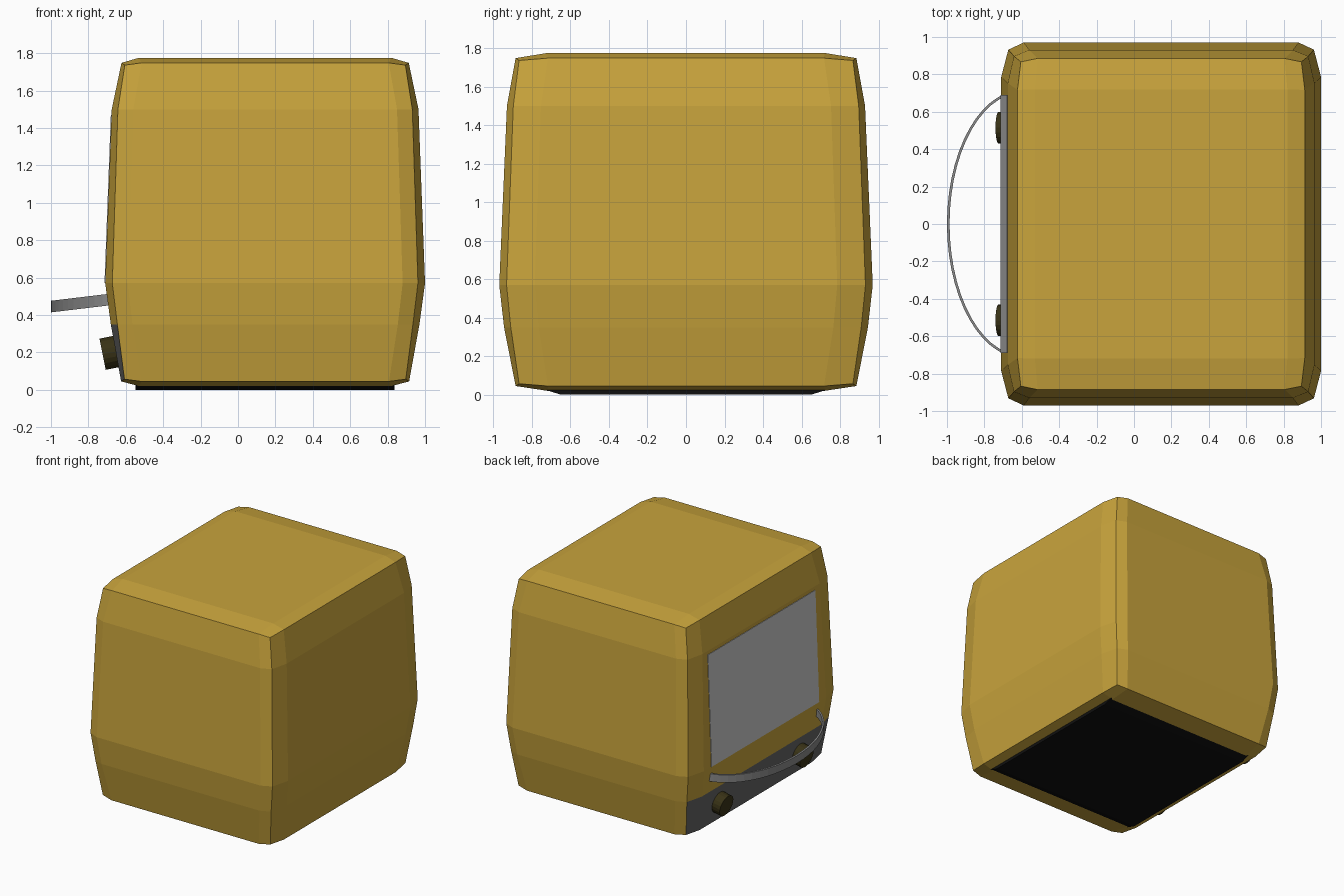
import bpy, bmesh, math
from mathutils import Matrix, Vector

if "Cube" in bpy.data.objects:
    bpy.data.objects.remove(bpy.data.objects["Cube"])

CX = 0.145  # body centre along x


def material(name, rgb):
    m = bpy.data.materials.new(name)
    m.diffuse_color = (*rgb, 1)
    m.use_nodes = True
    m.node_tree.nodes["Principled BSDF"].inputs["Base Color"].default_value = m.diffuse_color
    return m


yellow = material("yellow_enamel", (0.58, 0.37, 0.045))
dark_grey = material("dark_grey", (0.13, 0.13, 0.13))
steel = material("steel", (0.25, 0.25, 0.25))
olive = material("dark_olive", (0.04, 0.032, 0.008))
black = material("black", (0.005, 0.005, 0.005))


def finish(name, bm, *mats):
    bmesh.ops.recalc_face_normals(bm, faces=bm.faces[:])
    me = bpy.data.meshes.new(name)
    bm.to_mesh(me)
    bm.free()
    for m in mats:
        me.materials.append(m)
    ob = bpy.data.objects.new(name, me)
    bpy.context.collection.objects.link(ob)
    return ob


# Body: twelve-sided rings (half x, half y, z, corner inset, corner z shift)
levels = [
    (0.77, 0.885, 0.045, 0.018, 0.012),
    (0.825, 0.945, 0.35, 0.035, 0.0),
    (0.855, 0.97, 0.57, 0.038, 0.0),
    (0.82, 0.93, 1.50, 0.033, 0.0),
    (0.768, 0.885, 1.748, 0.018, -0.012),
]
SIGNS = [(1, 1), (-1, 1), (-1, -1), (1, -1)]
bm = bmesh.new()
rings = []
for a, b, z, inset, dz in levels:
    ring = []
    for sx, sy in SIGNS:
        pts = [(a, 0.81 * b, z), (a - inset, b - inset, z + dz), (0.86 * a, b, z)]
        if sx * sy < 0:
            pts.reverse()
        ring += [bm.verts.new((CX + sx * x, sy * y, h)) for x, y, h in pts]
    rings.append(ring)
for n, (lo, hi) in enumerate(zip(rings, rings[1:])):
    for i in range(12):
        j = (i + 1) % 12
        f = bm.faces.new((lo[i], lo[j], hi[j], hi[i]))
        if n == 0 and i in (4, 5, 6):   # control panel strip
            f.material_index = 1
for ring, z in ((rings[0], 0.02), (rings[-1], 1.775)):
    inner = [bm.verts.new((CX + sx * 0.675, sy * 0.72, z)) for sx, sy in SIGNS]
    bm.faces.new(inner)
    for k in range(4):
        bm.faces.new((*ring[3 * k:3 * k + 3], inner[k]))
        bm.faces.new((ring[3 * k + 2], ring[(3 * k + 3) % 12], inner[(k + 1) % 4], inner[k]))
finish("body", bm, yellow, dark_grey)

# Base plate, tapering towards the ground
bm = bmesh.new()
bmesh.ops.create_cube(bm, size=1)
for v in bm.verts:
    low = v.co.z < 0
    v.co = (CX + v.co.x * 1.385, v.co.y * (1.30 if low else 1.46), 0.0 if low else 0.025)
finish("base_plate", bm, black)

# Door window, lying flush on the sloping face
bm = bmesh.new()
profile = [(-0.714, 0.57), (-0.680, 1.47), (-0.66, 1.47), (-0.69, 0.57)]
face = bm.faces.new([bm.verts.new((x, -0.69, z)) for x, z in profile])
ext = bmesh.ops.extrude_face_region(bm, geom=[face])
bmesh.ops.translate(bm, vec=(0, 1.38, 0),
                    verts=[g for g in ext["geom"] if isinstance(g, bmesh.types.BMVert)])
finish("door_window", bm)

# Knobs, square to the control panel
axis = Vector((-1, 0, -0.2)).normalized()
for side, y in (("left", 0.515), ("right", -0.515)):
    bm = bmesh.new()
    bmesh.ops.create_cone(bm, cap_ends=True, segments=20, radius1=0.085, radius2=0.085, depth=0.10)
    bm.transform(Matrix.Translation((-0.675, y, 0.2)) @ axis.to_track_quat('Z', 'Y').to_matrix().to_4x4())
    finish(side + "_knob", bm, olive)

# Handle: thin bowed strip, drooping outwards
bm = bmesh.new()
N, T = 24, math.acos(0.08 / 0.4)
prev = None
for i in range(N + 1):
    t = -T + 2 * T * i / N
    sect = []
    for off, h in ((0, 0.031), (0, -0.031), (0.014, -0.031), (0.014, 0.031)):
        x = -0.6 - (0.4 - off) * math.cos(t)
        y = (0.715 - off) * math.sin(t)
        sect.append(bm.verts.new((x, y, 0.445 + (x + 1) * 0.12 + h)))
    if prev:
        for k in range(4):
            m = (k + 1) % 4
            bm.faces.new((prev[k], prev[m], sect[m], sect[k]))
    if i in (0, N):
        bm.faces.new(sect)
    prev = sect
finish("handle", bm, steel)
